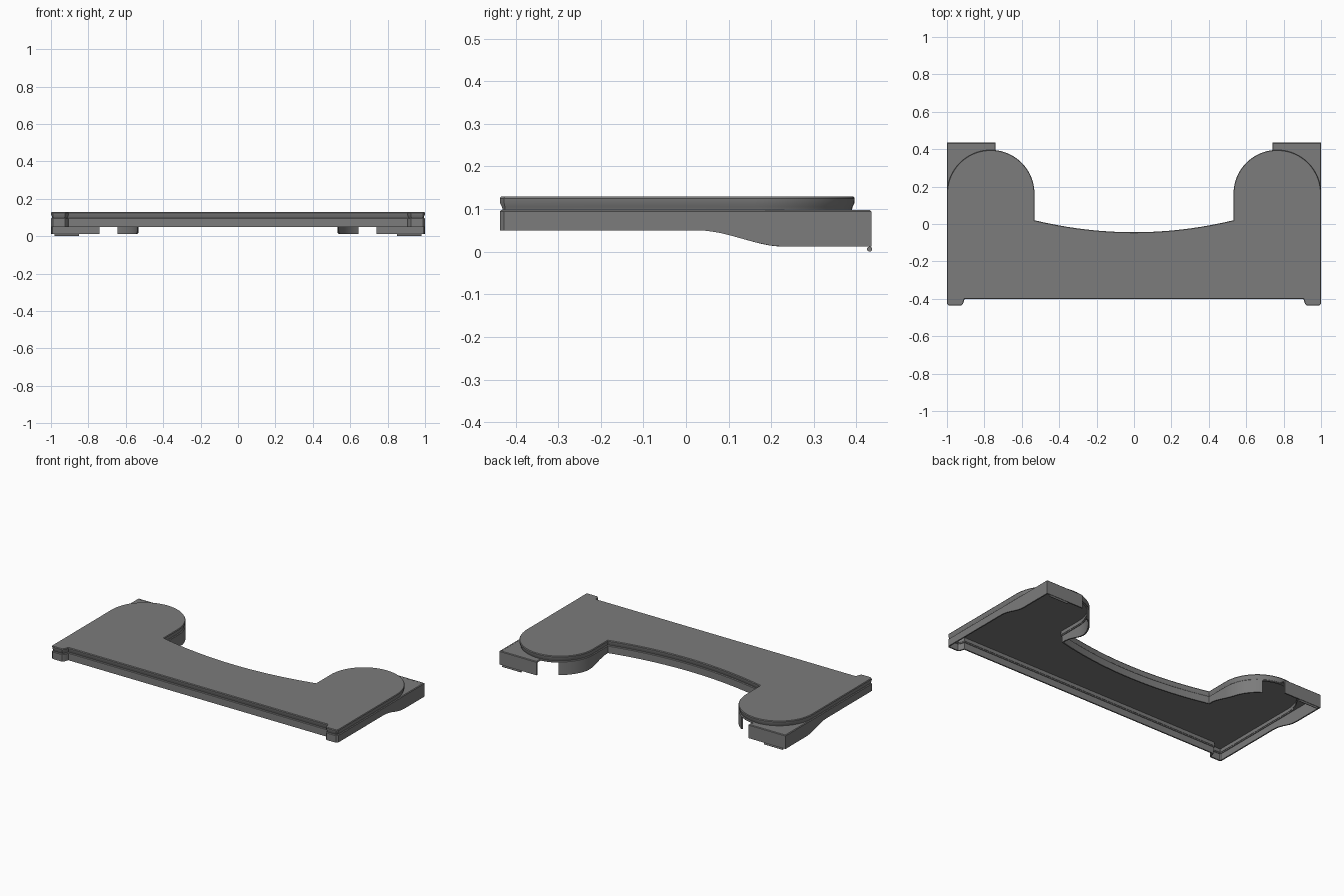
import bpy, bmesh, math
from mathutils import Vector

if "Cube" in bpy.data.objects:
    bpy.data.objects.remove(bpy.data.objects["Cube"], do_unlink=True)

grey = bpy.data.materials.new("mid grey")
grey.use_nodes = True
colour = (0.2, 0.2, 0.2, 1)
grey.diffuse_color = colour
grey.node_tree.nodes["Principled BSDF"].inputs["Base Color"].default_value = colour

ROOF = 0.09        # top of the skirts
WALL = 0.008       # shell thickness


def finish(bm, name):
    bmesh.ops.recalc_face_normals(bm, faces=bm.faces)
    mesh = bpy.data.meshes.new(name)
    bm.to_mesh(mesh)
    bm.free()
    mesh.materials.append(grey)
    obj = bpy.data.objects.new(name, mesh)
    bpy.context.collection.objects.link(obj)
    bpy.ops.object.select_all(action='DESELECT')
    obj.select_set(True)
    bpy.context.view_layer.objects.active = obj
    bpy.ops.object.shade_smooth_by_angle(angle=math.radians(30))


def inset(path, d, closed):
    """Move a counter-clockwise path inwards with mitred corners."""
    pts = [Vector(p) for p in path]
    n = len(pts)
    result = []
    for i, p in enumerate(pts):
        a = p - pts[i - 1] if closed or i > 0 else pts[1] - p
        b = pts[(i + 1) % n] - p if closed or i < n - 1 else a
        na, nb = (Vector((-v.y, v.x)).normalized() for v in (a, b))
        result.append(p + (na + nb) * d / (1 + na.dot(nb)))
    return result


def deck(name, path, sections, rim=False):
    """Sweep a profile of (height, inset) round an outline, capped unless a rim."""
    bm = bmesh.new()
    rings = [[bm.verts.new((p.x, p.y, z)) for p in inset(path, d, True)]
             for z, d in sections]
    if rim:
        rings.append(rings[0])
    else:
        bm.faces.new(rings[0][::-1])
        bm.faces.new(rings[-1])
    n = len(path)
    for low, high in zip(rings, rings[1:]):
        for i in range(n):
            j = (i + 1) % n
            bm.faces.new((low[i], low[j], high[j], high[i]))
    finish(bm, name)


def skirt_bottom(y):
    t = min(max((y - 0.03) / 0.2, 0), 1)
    return 0.05 - 0.038 * t * t * (3 - 2 * t)


def skirt(name, path):
    """Thin wall whose lower edge drops towards the back."""
    dense = [path[0]]
    for a, b in zip(path, path[1:]):
        a, b = Vector(a), Vector(b)
        steps = max(1, math.ceil((b - a).length / 0.03))
        dense += [tuple(a.lerp(b, k / steps)) for k in range(1, steps + 1)]
    bm = bmesh.new()
    rings = []
    for o, i in zip(dense, inset(dense, WALL, False)):
        z = skirt_bottom(o[1])
        rings.append([bm.verts.new(c) for c in (
            (*o, z), (*i, z), (*i, ROOF), (*o, ROOF))])
    for r, s in zip(rings, rings[1:]):
        for k in range(4):
            m = (k + 1) % 4
            bm.faces.new((r[k], r[m], s[m], s[k]))
    bm.faces.new(rings[0])
    bm.faces.new(rings[-1][::-1])
    finish(bm, name)


def mirrored(path):
    return [(-x, y) for x, y in reversed(path)]


def lobe(start, end, steps, shrink=0):
    angles = [math.radians(start + (end - start) * k / steps) for k in range(steps + 1)]
    radius = 0.234 - shrink
    return [(0.766 + radius * math.cos(a), 0.162 + radius * math.sin(a)) for a in angles]


# Outline pieces on the +x half, counter-clockwise
front = [(0.906, -0.4), (0.914, -0.427), (0.924, -0.437), (0.99, -0.437), (1, -0.427)]
bay = [(0.532 * k / 12, -0.044 + 0.064 * (k / 12) ** 2) for k in range(12, 0, -1)]
middle = [(0, -0.044)]
corner = [(1, 0.435), (0.74, 0.435)]
inner_lobe = lobe(122.6, 180, 14)

# Raised hollow top plate with rounded lobes
half = front + lobe(0, 180, 40) + bay
deck("top_plate", half + middle + mirrored(half),
     [(0.122, 0.01), (0.105, 0.013), (0.097, 0.014), (0.097, 0.007),
      (0.105, 0.005), (0.113, 0.001), (0.125, 0), (0.13, 0.003)])

# Rim above the skirts, stepping out to the square back corners
half = front + corner + lobe(96.4, 122.6, 6) + inner_lobe[1:] + bay
deck("lower_rim", half + middle + mirrored(half),
     [(ROOF, 0.012), (ROOF, 0), (0.094, 0), (0.098, 0.004), (0.098, 0.012)], rim=True)

# Flat shoulders filling the back corners outside the lobes
shoulder = [(0.994, 0.162), (0.994, 0.429), (0.746, 0.429)] + lobe(96.4, 0, 20, 0.012)
for name, path in (("left_shoulder", shoulder), ("right_shoulder", mirrored(shoulder))):
    deck(name, path, [(ROOF, 0), (0.0975, 0)])

# Skirts, with an opening at the back of each lobe
outer = front + corner
skirt("outer_skirt", mirrored(outer) + outer)
inner = inner_lobe + bay
skirt("inner_skirt", inner + middle + mirrored(inner))

# Small rounded lips below the back corners
for side, name in ((1, "left_lip"), (-1, "right_lip")):
    bpy.ops.mesh.primitive_cylinder_add(vertices=16, radius=0.006, depth=0.13,
                                        location=(side * 0.915, 0.431, 0.006),
                                        rotation=(0, math.pi / 2, 0))
    lip = bpy.context.object
    lip.name = name
    lip.data.materials.append(grey)
    bpy.ops.object.shade_smooth_by_angle(angle=math.radians(30))
